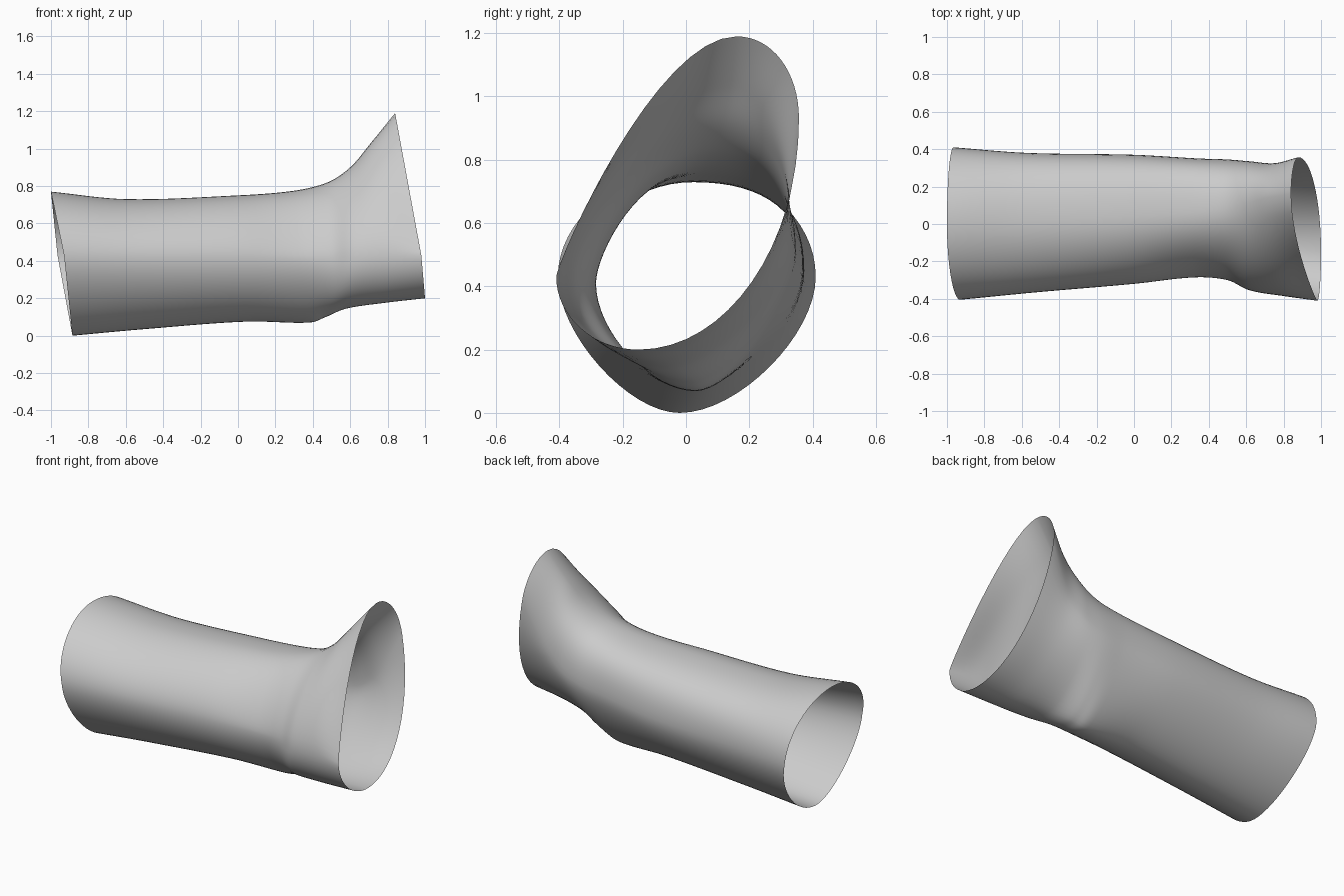
import bpy
import bmesh
from mathutils import Vector

cube = bpy.data.objects.get("Cube")
if cube:
    bpy.data.objects.remove(cube, do_unlink=True)

ARC_STEPS = 16    # points per quarter of a ring
SPAN_STEPS = 8    # rings between two key sections

# Key sections: front, top, back and bottom points, then the roundness of the
# front-top arc (at its front and top ends) and of the top-back, back-bottom
# and bottom-front arcs
SECTIONS = [
    # flat wide end
    ((-.93, -.405, .43), (-1, 0, .77), (-.965, .41, .43), (-.885, -.02, 0), (.53, .53, .56, .43, .42)),
    # sleeve
    ((-.52, -.365, .42), (-.6, .02, .73), (-.57, .38, .44), (-.5, 0, .035), (.5, .53, .65, .43, .45)),
    ((0, -.32, .42), (-.04, .04, .748), (0, .37, .46), (.04, .02, .075), (.42, .55, .7, .4, .48)),
    # waist
    ((.33, -.285, .41), (.3, .06, .775), (.35, .35, .5), (.38, .03, .07), (.25, .6, .72, .35, .45)),
    ((.5, -.3, .41), (.48, .08, .82), (.5, .345, .52), (.47, .01, .1), (.3, .55, .66, .36, .5)),
    # flare
    ((.62, -.355, .42), (.6, .11, .9), (.62, .335, .56), (.58, -.06, .145), (.33, .5, .62, .4, .55)),
    ((.8, -.385, .43), (.71, .14, 1.03), (.75, .325, .68), (.78, -.12, .175), (.3, .45, .56, .47, .55)),
    # raised rim
    ((.98, -.41, .43), (.84, .16, 1.19), (.88, .357, .93), (1, -.15, .2), (.06, .45, .57, .55, .55)),
]


def arc(a, b, corner, ka, kb):
    """Quarter arc from a to b, its ends pulled to the corner by ka and kb."""
    h, g = a.lerp(corner, ka), b.lerp(corner, kb)
    for n in range(ARC_STEPS):
        t = n / ARC_STEPS
        s = 1 - t
        yield a * s**3 + h * (3 * s * s * t) + g * (3 * s * t * t) + b * t**3


def ring(section):
    pts = [Vector(p) for p in section[:4]]
    front, top, *others = section[4]
    pulls = [(front, top)] + [(k, k) for k in others]
    out = []
    for q, (ka, kb) in enumerate(pulls):
        a, b = pts[q], pts[(q + 1) % 4]
        side, cap = (a, b) if q % 2 == 0 else (b, a)
        out += arc(a, b, Vector((cap.x, side.y, cap.z)), ka, kb)
    return out


def loft(keys):
    """Smooth rings through the key rings."""
    pos = [sum(p.x for p in r) / len(r) for r in keys]
    last = len(keys) - 1

    def slope(i, j):
        lo, hi = max(i - 1, 0), min(i + 1, last)
        return (keys[hi][j] - keys[lo][j]) / (pos[hi] - pos[lo])

    rings = []
    for i in range(last):
        d = pos[i + 1] - pos[i]
        for n in range(SPAN_STEPS + (i == last - 1)):
            t = n / SPAN_STEPS
            w = t * t * (3 - 2 * t)
            rings.append([
                keys[i][j].lerp(keys[i + 1][j], w)
                + slope(i, j) * (d * t * (1 - t)**2)
                - slope(i + 1, j) * (d * t * t * (1 - t))
                for j in range(len(keys[i]))])
    return rings


# Open tube skinned over the rings
bm = bmesh.new()
rows = [[bm.verts.new(p) for p in r] for r in loft([ring(s) for s in SECTIONS])]
for r0, r1 in zip(rows, rows[1:]):
    for j in range(len(r0)):
        n = (j + 1) % len(r0)
        bm.faces.new((r0[j], r1[j], r1[n], r0[n])).smooth = True

mesh = bpy.data.meshes.new("flared_tube")
bm.to_mesh(mesh)
bm.free()
tube = bpy.data.objects.new("flared_tube", mesh)
bpy.context.collection.objects.link(tube)

# Plain grey
grey = bpy.data.materials.new("light_grey")
grey.use_nodes = True
colour = (.6, .6, .6, 1)
grey.diffuse_color = colour
grey.node_tree.nodes["Principled BSDF"].inputs["Base Color"].default_value = colour
mesh.materials.append(grey)
